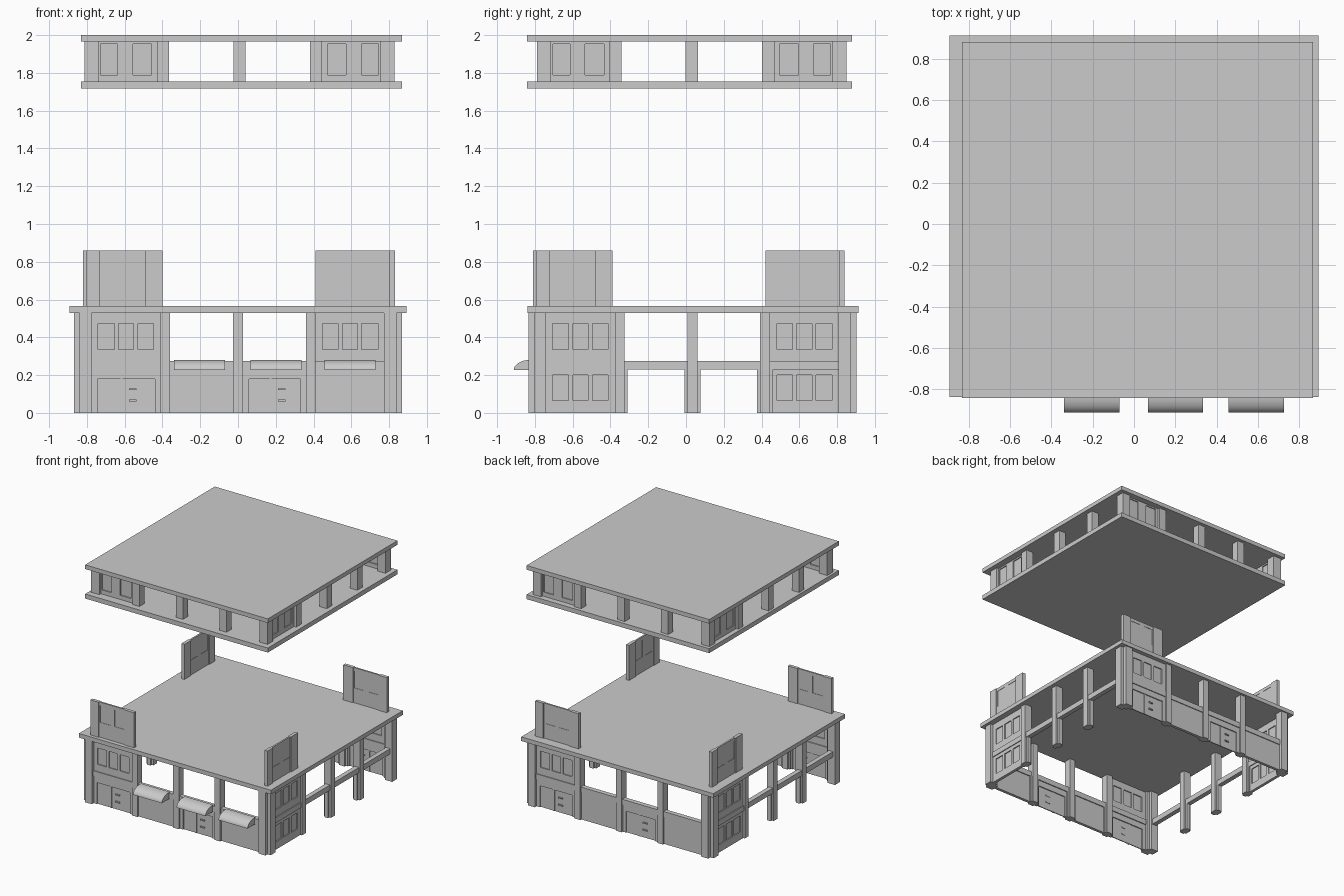
import bpy, bmesh, math
from mathutils import Matrix, Vector

if "Cube" in bpy.data.objects:
    bpy.data.objects.remove(bpy.data.objects["Cube"])


def finish(name, bm):
    mesh = bpy.data.meshes.new(name)
    bmesh.ops.recalc_face_normals(bm, faces=bm.faces)
    bm.to_mesh(mesh)
    bm.free()
    ob = bpy.data.objects.new(name, mesh)
    bpy.context.collection.objects.link(ob)
    return ob


def boxes(name, items, mat=Matrix()):
    """One object from boxes given as (x0, x1, y0, y1, z0, z1)."""
    bm = bmesh.new()
    for x0, x1, y0, y1, z0, z1 in items:
        m = Matrix.Translation(((x0 + x1) / 2, (y0 + y1) / 2, (z0 + z1) / 2))
        s = Matrix.Diagonal((x1 - x0, y1 - y0, z1 - z0, 1))
        bmesh.ops.create_cube(bm, size=1, matrix=mat @ m @ s)
    return finish(name, bm)


def wall(u0, u1, d0, d1, z0, z1, holes, h0, h1):
    """Wall boxes around a row of openings, each closed by a recessed pane."""
    out = []
    if h0 > z0:
        out.append((u0, u1, d0, d1, z0, h0))
    if z1 > h1:
        out.append((u0, u1, d0, d1, h1, z1))
    edges = [u0] + [e for h in holes for e in h] + [u1]
    for a, b in zip(edges[::2], edges[1::2]):
        out.append((a, b, d0, d1, h0, h1))
    mid = (d0 + d1) / 2
    for a, b in holes:
        out.append((a, b, mid - 0.004, mid + 0.004, h0, h1))
    return out


def side_matrix(k, cx, cy, half):
    """Local x runs along side k, local y runs inward from its outer face."""
    return (Matrix.Translation((cx, cy, 0)) @ Matrix.Rotation(k * math.pi / 2, 4, 'Z')
            @ Matrix.Translation((0, -half, 0)))


SIDES = ["front", "right", "back", "left"]

# Floor and roof slabs
boxes("main_slab", [(-0.893, 0.893, -0.838, 0.913, 0.53, 0.565)])
boxes("upper_floor_slab", [(-0.832, 0.867, -0.842, 0.88, 1.717, 1.755)])
boxes("roof_slab", [(-0.832, 0.867, -0.842, 0.88, 1.965, 2.0)])

BAYS = [(-0.775, -0.41), (-0.36, -0.027), (0.027, 0.36), (0.41, 0.775)]
WINDOWS = [(-0.74, -0.655), (-0.633, -0.552), (-0.53, -0.447)]

for k, side in enumerate(SIDES):
    # ---- ground storey ----
    m = side_matrix(k, 0, 0.034, 0.868)
    # Stepped corner pier at the left end of the side
    boxes(side + "_corner_pier", [
        (-0.84, -0.775, 0.0, 0.07, 0, 0.53),
        (-0.868, -0.80, 0.03, 0.095, 0, 0.53)], m)
    # Columns between the bays, wider below the beam
    cols = []
    for u in (-0.385, 0, 0.385):
        cols.append((u - 0.026, u + 0.026, 0.01, 0.075, 0, 0.53))
        cols.append((u - 0.042, u + 0.042, 0.025, 0.06, 0, 0.232))
    boxes(side + "_columns", cols, m)
    # Beam at half height
    boxes(side + "_beam", [(a - 0.002, b + 0.002, 0.018, 0.058, 0.23, 0.275)
                           for a, b in BAYS], m)
    # Upper windowed corner panel
    boxes(side + "_window_panel",
          wall(*BAYS[0], 0.025, 0.05, 0.275, 0.53, WINDOWS, 0.335, 0.472), m)
    if k % 2:
        # Second window row below the beam
        boxes(side + "_lower_window_panel",
              wall(*BAYS[0], 0.025, 0.05, 0, 0.23, WINDOWS, 0.065, 0.2), m)
    else:
        # Shop fronts: doors in bays 1 and 3, plain infill in bays 2 and 4
        for i, (a, b) in enumerate(BAYS):
            if i % 2:
                boxes(f"{side}_infill_wall_{i}", [(a, b, 0.025, 0.05, 0, 0.23)], m)
                continue
            c, d = a + 0.03, b - 0.03
            parts = wall(a, b, 0.025, 0.05, 0, 0.23, [(c, d)], 0, 0.18)
            e = c + (d - c) * 0.42
            parts.append((e - 0.006, e + 0.006, 0.028, 0.045, 0, 0.18))
            for z in (0.06, 0.12):
                parts.append((e + 0.04, e + 0.08, 0.024, 0.045, z, z + 0.01))
            boxes(f"{side}_shop_door_{i}", parts, m)

    # ---- open middle storey: one standing panel per side ----
    m = side_matrix(k, 0.005, 0.015, 0.825)
    panel = wall(-0.735, -0.495, 0.008, 0.022, 0.565, 0.86,
                 [(-0.725, -0.63), (-0.59, -0.503)], 0.69, 0.832)
    panel += [(-0.81, -0.735, 0, 0.028, 0.565, 0.86),
              (-0.495, -0.405, 0, 0.028, 0.565, 0.86)]
    boxes(side + "_standing_panel", panel, m)

    # ---- top storey ----
    m = side_matrix(k, 0.008, 0.03, 0.82)
    posts = [(u - 0.033, u + 0.033, 0, 0.066, 1.755, 1.965) for u in (-0.405, 0, 0.405)]
    posts.append((-0.82, -0.745, 0, 0.075, 1.755, 1.965))
    boxes(side + "_top_posts", posts, m)
    boxes(side + "_top_window_panel",
          wall(-0.745, -0.438, 0.02, 0.045, 1.755, 1.965,
               [(-0.735, -0.645), (-0.565, -0.465)], 1.79, 1.953), m)

# Rounded awnings over the front bays
for i, (x0, x1) in enumerate([(-0.338, -0.07), (0.067, 0.335), (0.457, 0.727)]):
    bm = bmesh.new()
    prof = [(-0.822 - 0.09 * math.cos(t), 0.226 + 0.055 * math.sin(t))
            for t in (j * math.pi / 24 for j in range(13))]
    prof += [(-0.805, 0.281), (-0.805, 0.226)]
    f = bm.faces.new([bm.verts.new((x0, y, z)) for y, z in prof])
    ext = bmesh.ops.extrude_face_region(bm, geom=[f], use_keep_orig=True)
    bmesh.ops.translate(bm, vec=Vector((x1 - x0, 0, 0)),
                        verts=[g for g in ext["geom"] if isinstance(g, bmesh.types.BMVert)])
    ob = finish(f"awning_{i + 1}", bm)
    bpy.context.view_layer.objects.active = ob
    ob.select_set(True)
    bpy.ops.object.shade_smooth_by_angle(angle=math.radians(35))
    ob.select_set(False)
